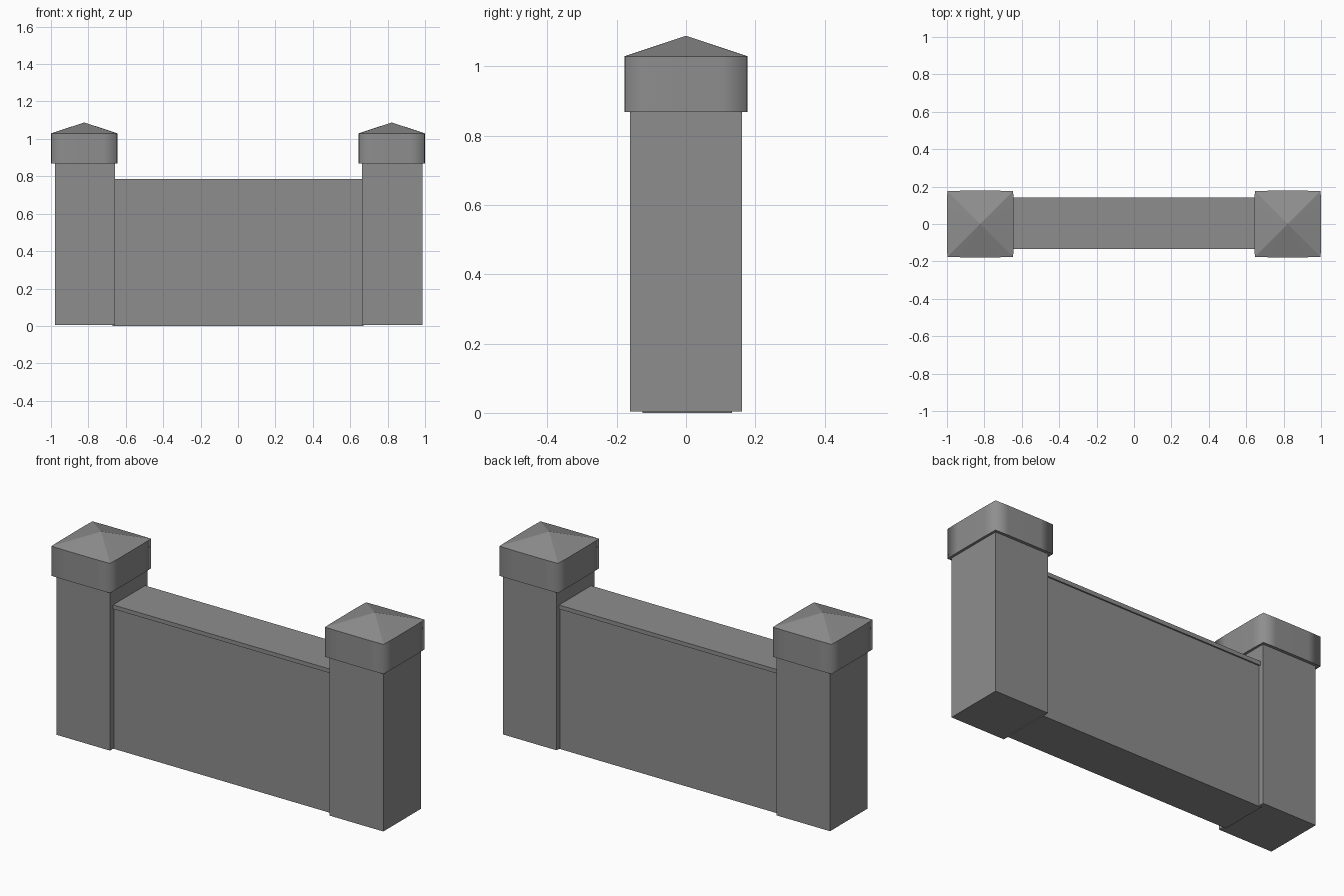
import bpy, bmesh

if "Cube" in bpy.data.objects:
    bpy.data.objects.remove(bpy.data.objects["Cube"])

stone = bpy.data.materials.new("grey stone")
stone.diffuse_color = (0.27, 0.27, 0.27, 1)
stone.use_nodes = True
stone.node_tree.nodes["Principled BSDF"].inputs["Base Color"].default_value = stone.diffuse_color


def finish(name, bm):
    bmesh.ops.recalc_face_normals(bm, faces=bm.faces)
    mesh = bpy.data.meshes.new(name)
    bm.to_mesh(mesh)
    bm.free()
    mesh.materials.append(stone)
    obj = bpy.data.objects.new(name, mesh)
    bpy.context.collection.objects.link(obj)
    return obj


def box(name, lo, hi):
    bm = bmesh.new()
    bmesh.ops.create_cube(bm, size=1)
    for v in bm.verts:
        v.co = [(a + b) / 2 + c * (b - a) for a, b, c in zip(lo, hi, v.co)]
    return finish(name, bm)


def cap(name, cx):
    # Square block with barely bowed sides, closed by a low pyramid
    h, bow, inner = 0.176, 0.178, 0.10
    side = [(-h, -h), (-inner, -bow), (inner, -bow)]
    plan = []
    for _ in range(4):
        plan += side
        side = [(-y, x) for x, y in side]
    bm = bmesh.new()
    low = [bm.verts.new((cx + x, y, 0.868)) for x, y in plan]
    high = [bm.verts.new((cx + x, y, 1.029)) for x, y in plan]
    apex = bm.verts.new((cx, 0, 1.088))
    bm.faces.new(low)
    n = len(plan)
    for i in range(n):
        j = (i + 1) % n
        wall = bm.faces.new((low[i], low[j], high[j], high[i]))
        wall.smooth = True
        bm.faces.new((high[i], high[j], apex))
    # Keep the corners and rims crisp while the bowed sides stay smooth
    for e in bm.edges:
        if len(e.link_faces) == 2 and e.calc_face_angle() > 0.6:
            e.smooth = False
    return finish(name, bm)


# Pillars with their caps
for label, px, cx in (("left", -0.818, -0.822), ("right", 0.825, 0.822)):
    box(label + "_pillar", (px - 0.161, -0.161, 0.004), (px + 0.161, 0.162, 0.875))
    cap(label + "_cap", cx)

# Wall panel and its thin coping
box("wall_panel", (-0.67, -0.126, 0), (0.67, 0.133, 0.765))
box("wall_coping", (-0.67, -0.134, 0.763), (0.67, 0.141, 0.785))
